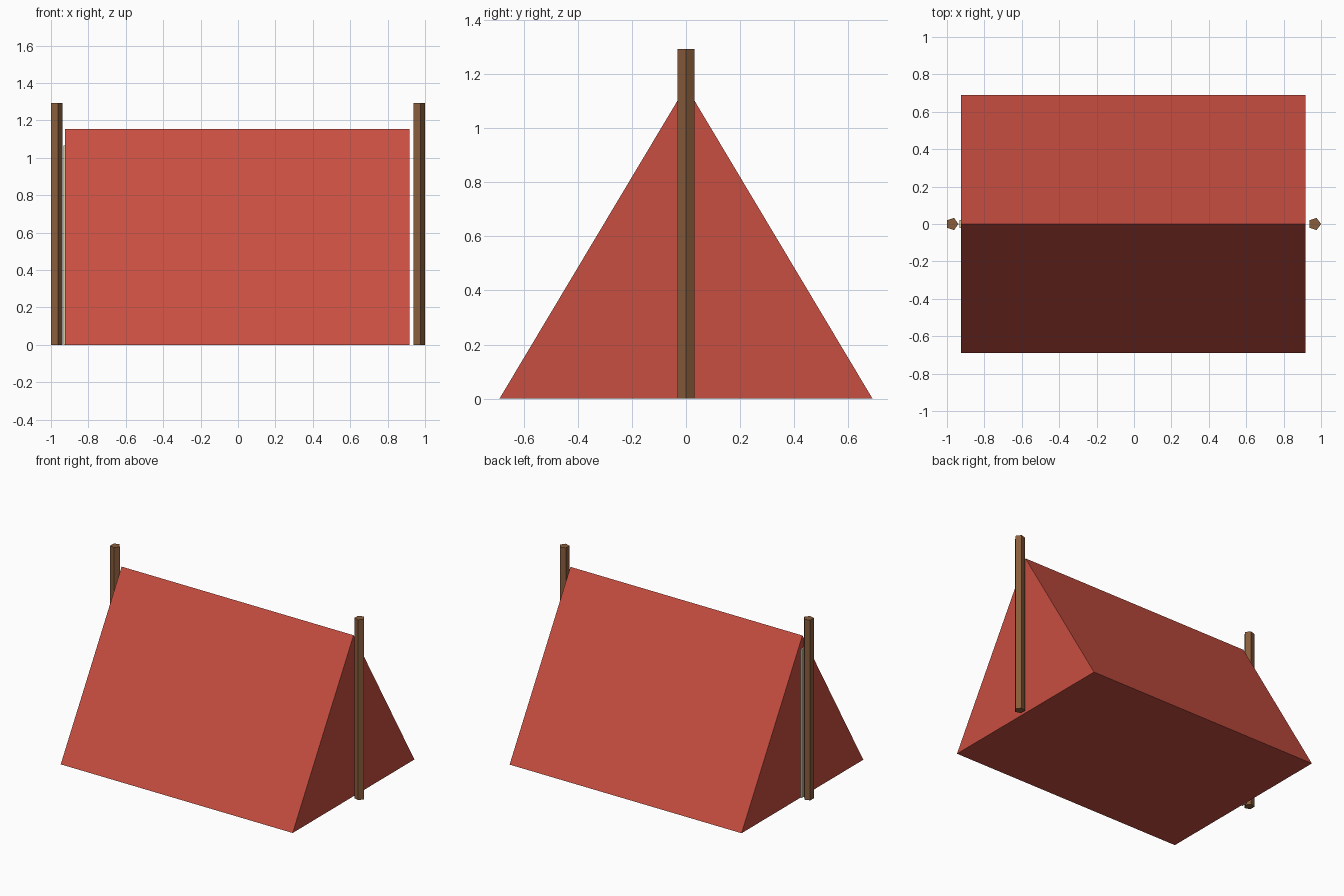
import bpy, bmesh, math

if "Cube" in bpy.data.objects:
    bpy.data.objects.remove(bpy.data.objects["Cube"])


def material(name, color):
    m = bpy.data.materials.new(name)
    m.diffuse_color = (*color, 1.0)
    m.use_nodes = True
    m.node_tree.nodes["Principled BSDF"].inputs["Base Color"].default_value = m.diffuse_color
    return m


CANVAS = material("red canvas", (0.58, 0.077, 0.053))
WOOD = material("brown wood", (0.25, 0.11, 0.045))
CREAM = material("cream cloth", (0.70, 0.60, 0.40))


def prism(name, profile, axis, start, end, mat):
    """Extrude a closed 2D profile along x (profile in y, z) or z (profile in x, y)."""
    bm = bmesh.new()

    def place(p, t):
        return (t, p[0], p[1]) if axis == 'X' else (p[0], p[1], t)

    face = bm.faces.new([bm.verts.new(place(p, start)) for p in profile])
    ext = bmesh.ops.extrude_face_region(bm, geom=[face])
    verts = [g for g in ext["geom"] if isinstance(g, bmesh.types.BMVert)]
    shift = (end - start, 0, 0) if axis == 'X' else (0, 0, end - start)
    bmesh.ops.translate(bm, verts=verts, vec=shift)
    bmesh.ops.recalc_face_normals(bm, faces=bm.faces)
    mesh = bpy.data.meshes.new(name)
    bm.to_mesh(mesh)
    bm.free()
    mesh.materials.append(mat)
    obj = bpy.data.objects.new(name, mesh)
    bpy.context.collection.objects.link(obj)
    return obj


# Closed triangular tent body
prism("tent_body", [(-0.69, 0), (0.69, 0), (0, 1.155)], 'X', -0.924, 0.917, CANVAS)

# Five-sided poles standing just outside each end
R = 0.034
for name, cx in (("left_pole", -0.9725), ("right_pole", 0.966)):
    ring = [(cx + R * math.cos(math.tau * i / 5), R * math.sin(math.tau * i / 5))
            for i in range(5)]
    prism(name, ring, 'Z', 0, 1.293, WOOD)

# Narrow door seam strip on the left end
prism("door_strip", [(-0.021, 0), (0.021, 0), (0.021, 1.065), (-0.021, 1.065)],
      'X', -0.934, -0.924, CREAM)
